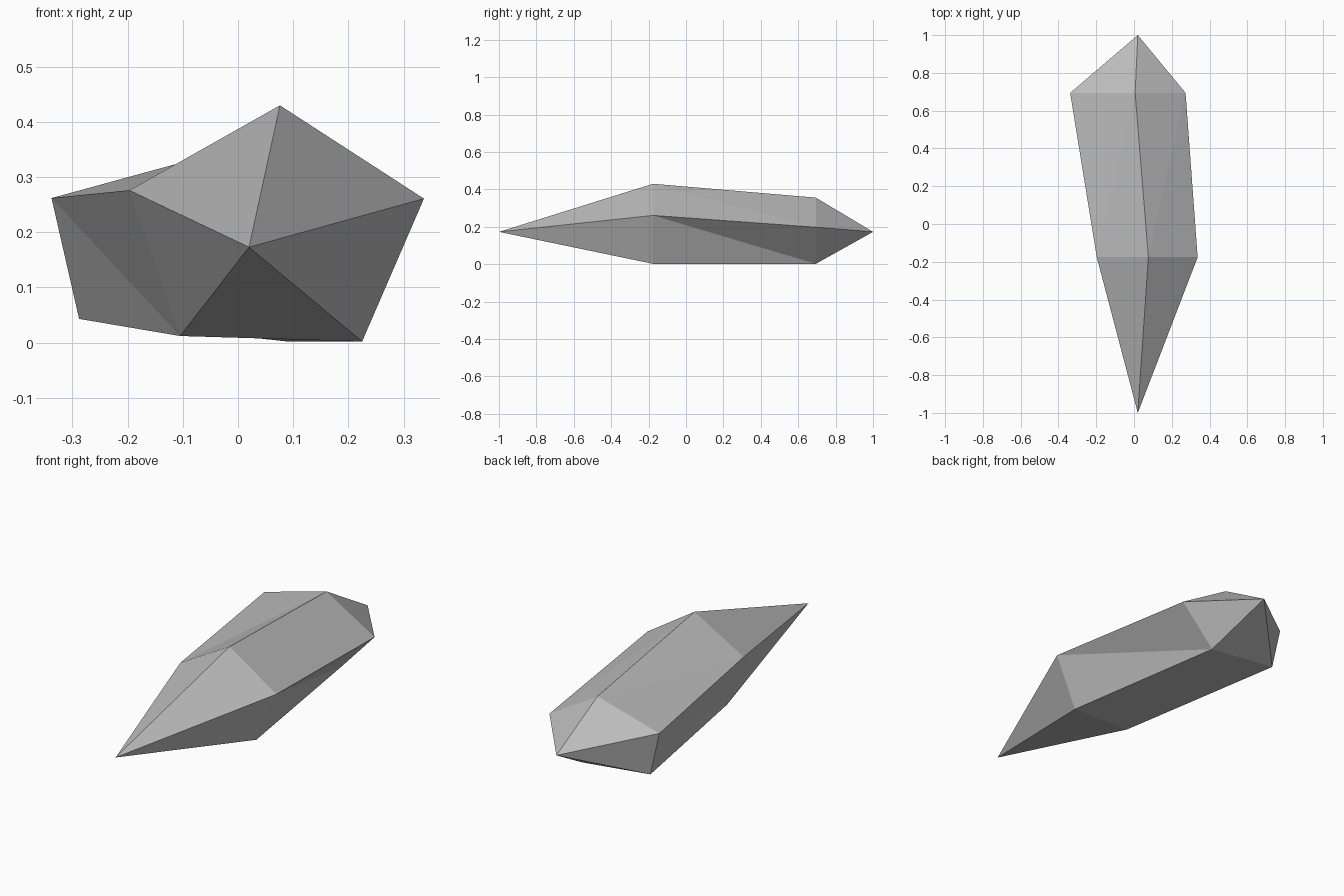
import bpy
import bmesh

cube = bpy.data.objects.get("Cube")
if cube:
    bpy.data.objects.remove(cube)

# Grey stone colour
stone = bpy.data.materials.new("grey_stone")
stone.use_nodes = True
colour = (0.5, 0.5, 0.5, 1)
stone.diffuse_color = colour
shader = next(n for n in stone.node_tree.nodes if n.type == "BSDF_PRINCIPLED")
shader.inputs["Base Color"].default_value = colour
shader.inputs["Roughness"].default_value = 0.8

# Five-sided cross-sections (x, z), clockwise from the ridge
FRONT_Y, BACK_Y = -0.176, 0.694
front_profile = [(0.076, 0.43), (0.337, 0.261), (0.225, 0.002), (-0.105, 0.012), (-0.197, 0.276)]
back_profile = [(0.006, 0.356), (0.273, 0.198), (0.09, 0.002), (-0.288, 0.043), (-0.338, 0.262)]

bm = bmesh.new()


def ring(profile, y):
    return [bm.verts.new((x, y, z)) for x, z in profile]


front = ring(front_profile, FRONT_Y)
back = ring(back_profile, BACK_Y)
front_tip = bm.verts.new((0.02, -1, 0.173))
back_tip = bm.verts.new((0.02, 1, 0.173))

# Triangulated shaft and the two pointed ends
for i in range(len(front)):
    j = (i + 1) % len(front)
    bm.faces.new((front[i], front[j], back[j]))
    bm.faces.new((front[i], back[j], back[i]))
    bm.faces.new((front_tip, front[j], front[i]))
    bm.faces.new((back_tip, back[i], back[j]))
bmesh.ops.recalc_face_normals(bm, faces=bm.faces[:])

mesh = bpy.data.meshes.new("crystal_shard")
bm.to_mesh(mesh)
bm.free()
mesh.materials.append(stone)
shard = bpy.data.objects.new("crystal_shard", mesh)
bpy.context.collection.objects.link(shard)
